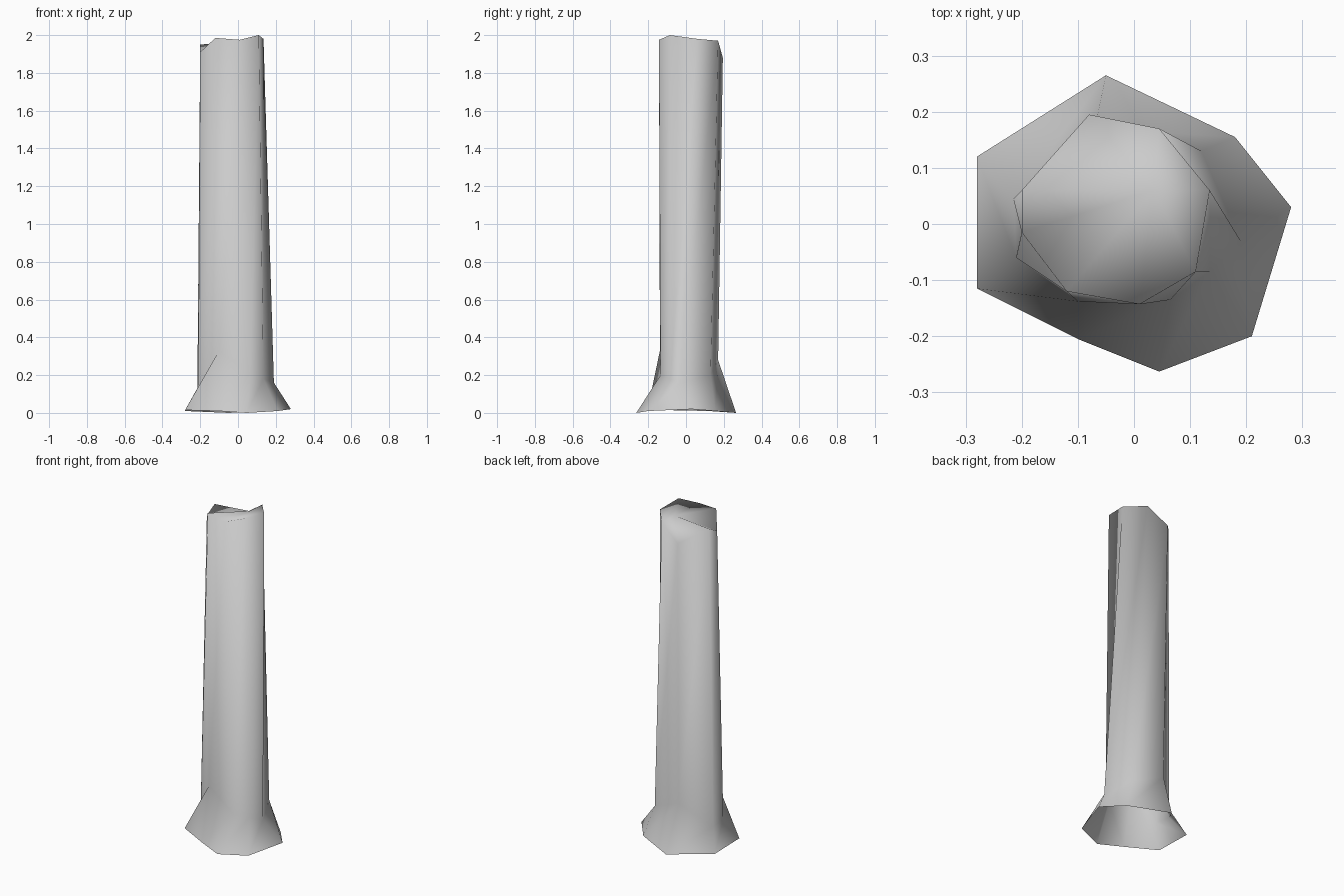
import bpy
import bmesh

default_cube = bpy.data.objects.get("Cube")
if default_cube:
    bpy.data.objects.remove(default_cube, do_unlink=True)


def make_material(name, colour):
    material = bpy.data.materials.new(name)
    material.use_nodes = True
    material.diffuse_color = colour
    shader = material.node_tree.nodes["Principled BSDF"]
    shader.inputs["Base Color"].default_value = colour
    return material


def bridge_rings(mesh, lower, upper):
    """Join two rings of equal length with a band of outward faces."""
    count = len(lower)
    for i in range(count):
        j = (i + 1) % count
        mesh.faces.new((lower[i], lower[j], upper[j], upper[i]))


def close_with_fan(mesh, ring, centre):
    """Close a ring with triangles around one centre point."""
    count = len(ring)
    for i in range(count):
        mesh.faces.new((ring[i], ring[(i + 1) % count], centre))


# Irregular root flare on the ground, open underneath
foot = [(.28, .03, .02), (.18, .155, .01), (-.05, .265, 0), (-.28, .12, .01),
        (-.28, -.115, .015), (-.1, -.205, .01), (.045, -.263, 0), (.21, -.2, .01)]

# Neck where the flare turns into the stem
neck = [(.19, -.03, .16), (.12, .13, .2), (-.07, .17, .28), (-.215, .045, .13),
        (-.21, -.06, .14), (-.1, -.138, .33), (.065, -.135, .2), (.135, -.085, .18)]

# Uneven broken rim
rim = [(.135, .06, 1.98), (.045, .17, 1.97), (-.08, .195, 1.88), (-.2, .06, 1.95),
       (-.2, -.015, 1.91), (-.12, -.12, 1.985), (.01, -.143, 1.975), (.11, -.085, 2)]

# Trunk surface from foot to rim, with the broken top closed
mesh = bmesh.new()
rings = [[mesh.verts.new(point) for point in ring] for ring in (foot, neck, rim)]
for lower, upper in zip(rings, rings[1:]):
    bridge_rings(mesh, lower, upper)
close_with_fan(mesh, rings[-1], mesh.verts.new((.035, .06, 1.97)))
for face in mesh.faces:
    face.smooth = True

trunk_mesh = bpy.data.meshes.new("trunk")
mesh.to_mesh(trunk_mesh)
mesh.free()
trunk_mesh.materials.append(make_material("plain grey", (.6, .6, .6, 1)))
trunk = bpy.data.objects.new("trunk", trunk_mesh)
bpy.context.collection.objects.link(trunk)
